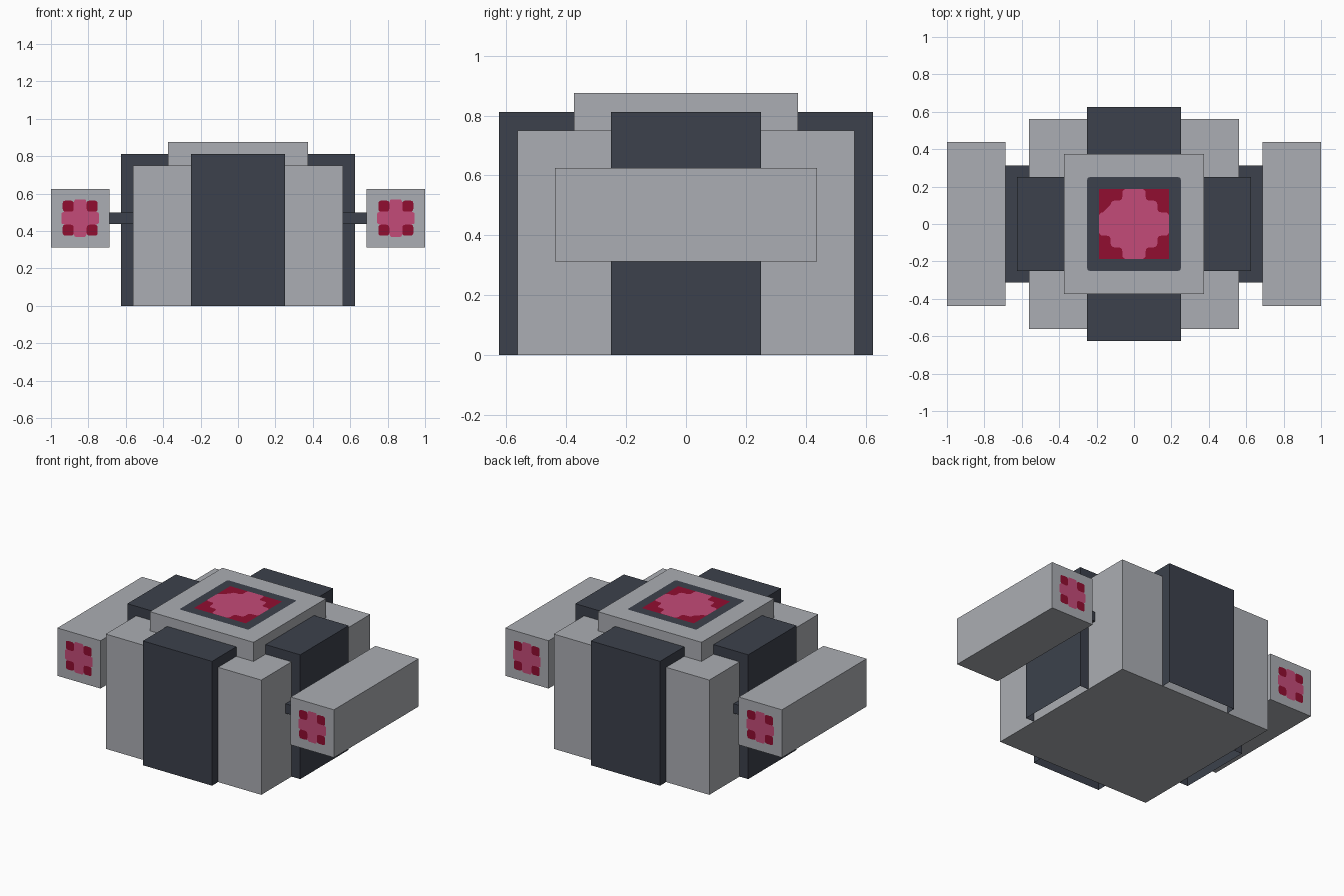
import bpy, bmesh, math
from mathutils import Matrix, Vector

cube = bpy.data.objects.get("Cube")
if cube:
    bpy.data.objects.remove(cube, do_unlink=True)

U = 1 / 16  # modelling grid step


def material(name, rgb):
    m = bpy.data.materials.new(name)
    m.use_nodes = True
    m.diffuse_color = (*rgb, 1)
    bsdf = next(n for n in m.node_tree.nodes if n.type == 'BSDF_PRINCIPLED')
    bsdf.inputs["Base Color"].default_value = (*rgb, 1)
    return m


grey = material("light grey", (0.407, 0.423, 0.451))
slate = material("dark slate", (0.045, 0.053, 0.072))
pink = material("pink", (0.552, 0.07, 0.188))
crimson = material("crimson", (0.283, 0.004, 0.03))


def finish(name, bm, mat):
    mesh = bpy.data.meshes.new(name)
    bm.to_mesh(mesh)
    bm.free()
    mesh.materials.append(mat)
    obj = bpy.data.objects.new(name, mesh)
    bpy.context.collection.objects.link(obj)
    return obj


def box(name, low, high, mat, open_bottom=False):
    """Box between two corners given in grid steps."""
    low, high = Vector(low) * U, Vector(high) * U
    bm = bmesh.new()
    bmesh.ops.create_cube(bm, size=1)
    bmesh.ops.scale(bm, vec=high - low, verts=bm.verts)
    bmesh.ops.translate(bm, vec=(low + high) / 2, verts=bm.verts)
    if open_bottom:
        base = [f for f in bm.faces if f.normal.z < -0.5]
        bmesh.ops.delete(bm, geom=base, context='FACES')
    return finish(name, bm, mat)


def rounded(points, radius):
    """Replace every corner of an outline with a short curve."""
    pts = [Vector((*p, 0)) for p in points]
    out = []
    for i, p in enumerate(pts):
        a = p + (pts[i - 1] - p).normalized() * radius
        b = p + (pts[(i + 1) % len(pts)] - p).normalized() * radius
        for t in (0, 0.33, 0.67, 1):
            out.append(a * (1 - t) ** 2 + p * 2 * t * (1 - t) + b * t ** 2)
    return out


def square(r, x=0, y=0):
    return [(x - r, y - r), (x + r, y - r), (x + r, y + r), (x - r, y + r)]


def four_way(quarter):
    """Repeat a quarter outline around the centre."""
    out = []
    for _ in range(4):
        out += quarter
        quarter = [(-y, x) for x, y in quarter]
    return out


def plate(name, outline, radius, mat, place, lift):
    """Thin painted face, outline in grid steps, set on a surface."""
    bm = bmesh.new()
    verts = [bm.verts.new(p * U) for p in rounded(outline, radius)]
    bmesh.ops.triangulate(bm, faces=[bm.faces.new(verts)])
    bm.transform(place @ Matrix.Translation((0, 0, lift)))
    return finish(name, bm, mat)


# Hull, crossing bands and cap
box("body", (-9, -9, 0), (9, 9, 12), grey)
box("band_front_to_back", (-4, -10, 0), (4, 10, 13), slate, open_bottom=True)
box("band_side_to_side", (-10, -4, 0), (10, 4, 13), slate, open_bottom=True)
box("cap", (-6, -6, 12), (6, 6, 14), grey)

# Lit panel on the cap
top = Matrix.Translation((0, 0, 14 * U))
plate("cap_panel_frame", square(4), 0.2, slate, top, 0.001)
plate("cap_panel_corners", square(3), 0.05, crimson, top, 0.002)
plate("cap_panel_glow", four_way([(3, 1), (2, 1), (2, 2), (1, 2), (1, 3)]),
      0.35, pink, top, 0.003)

# Side pods, their struts and the glowing ends
for side, s in (("left", 1), ("right", -1)):
    x0, x1 = sorted((11 * s, 16 * s))
    box(side + "_pod", (x0, -7, 5), (x1, 7, 10), grey)
    x0, x1 = sorted((8.5 * s, 11 * s))
    box(side + "_strut", (x0, -5, 7), (x1, 5, 8), slate)
    for end, turn in (("front", 0), ("back", math.pi)):
        place = (Matrix.Translation((13.5 * s * U, 0, 7.5 * U))
                 @ Matrix.Rotation(turn, 4, 'Z')
                 @ Matrix.Rotation(math.pi / 2, 4, 'X')
                 @ Matrix.Translation((0, 0, 7 * U)))
        name = f"{side}_pod_{end}"
        plate(name + "_glow", four_way([(1.6, -0.5), (1.6, 0.5), (0.6, 0.6)]),
              0.15, pink, place, 0.001)
        plate(name + "_glow_base", square(1.4), 0.05, pink, place, 0.0015)
        for i in (-1, 1):
            for j in (-1, 1):
                plate(f"{name}_spot_{i}_{j}", square(0.47, i * 1.03, j * 1.03),
                      0.25, crimson, place, 0.002)
